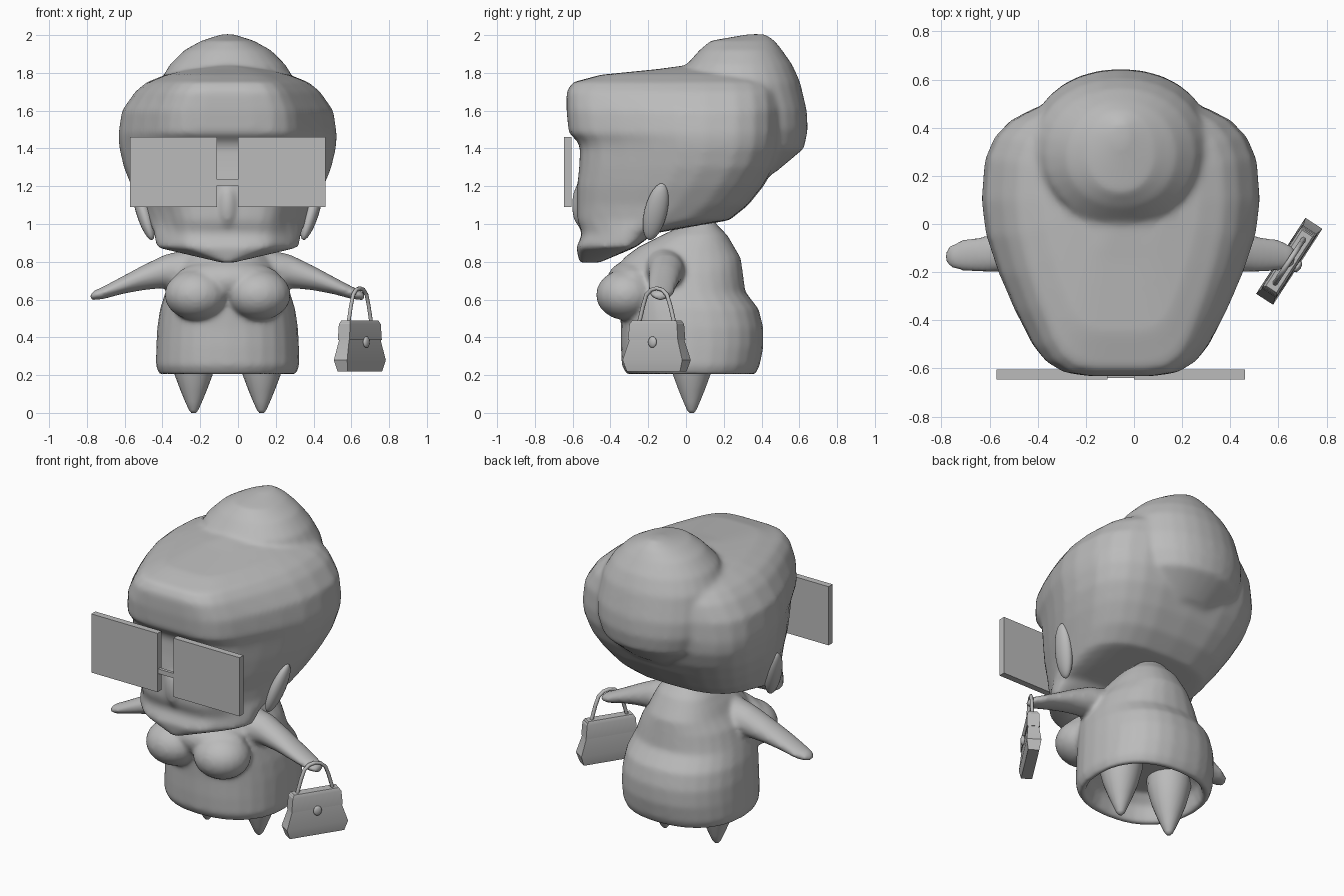
import bpy, bmesh, math
from mathutils import Matrix, Vector

if "Cube" in bpy.data.objects:
    bpy.data.objects.remove(bpy.data.objects["Cube"])

CX = -0.055  # symmetry plane of the figure
mat = bpy.data.materials.new("plain_grey")
mat.diffuse_color = (0.5, 0.5, 0.5, 1)
mat.use_nodes = True
mat.node_tree.nodes["Principled BSDF"].inputs["Base Color"].default_value = mat.diffuse_color


def finish(name, bm, angle=50):
    bmesh.ops.recalc_face_normals(bm, faces=bm.faces)
    me = bpy.data.meshes.new(name)
    bm.to_mesh(me)
    bm.free()
    me.materials.append(mat)
    ob = bpy.data.objects.new(name, me)
    bpy.context.collection.objects.link(ob)
    bpy.ops.object.select_all(action='DESELECT')
    ob.select_set(True)
    bpy.context.view_layer.objects.active = ob
    bpy.ops.object.shade_smooth_by_angle(angle=math.radians(angle))
    return ob


def loft(name, rings, angle=50):
    """Skin a list of equal-length point rings and cap both ends."""
    bm = bmesh.new()
    vs = [[bm.verts.new(p) for p in r] for r in rings]
    n = len(vs[0])
    for a, b in zip(vs, vs[1:]):
        for i in range(n):
            j = (i + 1) % n
            bm.faces.new((a[i], a[j], b[j], b[i]))
    bm.faces.new(vs[0])
    bm.faces.new(vs[-1])
    return finish(name, bm, angle)


def fuse(parts, size, steps):
    """Join parts into one skin with soft creases."""
    bpy.ops.object.select_all(action='DESELECT')
    for p in parts:
        p.select_set(True)
    ob = parts[0]
    bpy.context.view_layer.objects.active = ob
    bpy.ops.object.join()
    m = ob.modifiers.new("skin", 'REMESH')
    m.mode = 'VOXEL'
    m.voxel_size = size
    m.use_smooth_shade = True
    s = ob.modifiers.new("soften", 'SMOOTH')
    s.factor = 0.5
    s.iterations = steps


def oval(z, yf, yb, w, n=28, p=2.3):
    """Horizontal superellipse between front yf and back yb."""
    ym, h = (yf + yb) / 2, (yb - yf) / 2
    pts = []
    for i in range(n):
        a = 2 * math.pi * i / n
        c, s = math.cos(a), math.sin(a)
        pts.append((CX + w * math.copysign(abs(c) ** (2 / p), c),
                    ym + h * math.copysign(abs(s) ** (2 / p), s), z))
    return pts


# tapered plan of the head: (depth toward front, share of half width)
TAPER = [(0.2, .97), (0.42, .88), (0.625, .77), (0.83, .64), (0.92, .55), (0.98, .42), (1, .24)]


def head_ring(z, yf, yb, w, ym):
    half = [(w * math.cos(a) ** .68, ym + (yb - ym) * math.sin(a) ** .68)
            for a in [math.pi / 2 * k / 6 for k in range(5, 0, -1)]]
    half += [(w, ym)] + [(w * s, ym + (yf - ym) * t) for t, s in TAPER]
    right = [(CX + x, y, z) for x, y in half]
    left = [(CX - x, y, z) for x, y in reversed(half)]
    return [(CX, yb, z)] + right + [(CX, yf, z)] + left


def ellipsoid(name, loc, size, rot=(0, 0, 0), seg=20):
    bm = bmesh.new()
    bmesh.ops.create_uvsphere(bm, u_segments=seg, v_segments=seg // 2 + 2, radius=1)
    ob = finish(name, bm, 80)
    ob.location, ob.scale, ob.rotation_euler = loc, size, rot
    return ob


def box(name, lo, hi):
    bm = bmesh.new()
    bmesh.ops.create_cube(bm, size=1)
    lo, hi = Vector(lo), Vector(hi)
    for v in bm.verts:
        v.co = Vector([(lo[k] + hi[k]) / 2 + v.co[k] * (hi[k] - lo[k]) for k in range(3)])
    return finish(name, bm, 30)


# face and main hair: z, front, back, half width, y of the widest point
head = loft("head", [head_ring(*r) for r in [
    (.795, -.565, -.46, .03, -.50), (.875, -.58, -.27, .375, -.32),
    (.91, -.565, -.22, .385, -.30), (.95, -.55, -.17, .39, -.28),
    (1.02, -.575, .23, .42, -.15), (1.1, -.575, .33, .46, -.05),
    (1.2, -.575, .41, .51, .02), (1.3, -.565, .47, .55, .08),
    (1.4, -.56, .51, .573, .1), (1.44, -.575, .515, .577, .1),
    (1.48, -.62, .52, .578, .1), (1.6, -.632, .52, .56, .1),
    (1.7, -.632, .51, .49, .1), (1.75, -.60, .48, .43, .1),
    (1.79, -.45, .43, .33, .1), (1.82, -.15, .35, .2, .1),
    (1.84, 0, .25, .05, .1)]], 60)

# hair bun
bun = loft("hair_bun", [oval(*r, p=2.1) for r in [
    (1.27, .2, .47, .2), (1.4, .1, .625, .33), (1.5, .05, .645, .37),
    (1.6, .02, .64, .38), (1.75, -.01, .605, .36), (1.84, 0, .565, .31),
    (1.92, .07, .51, .23), (1.97, .13, .47, .14), (2.005, .33, .42, .03)]], 60)

# nose
nose = ellipsoid("nose", (CX, -.555, 1.1), (.048, .052, .12))
fuse([head, bun, nose], .016, 8)

# dress with a hollow hem
torso = [loft("body", [oval(*r) for r in [
    (.36, -.2, .25, .25), (.3, -.26, .31, .31), (.21, -.28, .33, .33),
    (.2, -.31, .365, .36), (.25, -.34, .39, .38), (.35, -.345, .41, .378),
    (.45, -.345, .41, .373), (.55, -.35, .385, .358), (.64, -.36, .315, .33),
    (.75, -.37, .30, .29), (.82, -.33, .29, .24), (.88, -.25, .255, .21),
    (.94, -.13, .22, .17), (1.0, 0, .16, .1), (1.05, .08, .14, .03)]], 60)]
# upper chest
torso.append(ellipsoid("chest", (CX, -.28, .70), (.29, .14, .11)))

for side, tag in ((-1, "left"), (1, "right")):
    # bust
    torso.append(ellipsoid("bust_" + tag, (CX + side * .165, -.315, .625), (.17, .162, .135)))
    # arm
    arm = []
    for dx, y, z, ry, rz in [(.1, -.11, .75, .13, .12), (.2, -.11, .76, .115, .11),
                             (.33, -.105, .75, .095, .09), (.45, -.115, .715, .084, .067),
                             (.56, -.125, .675, .077, .047), (.66, -.13, .635, .066, .034),
                             (.715, -.135, .62, .045, .024), (.73, -.135, .61, .015, .01)]:
        arm.append([(CX + side * dx, y + ry * math.cos(a), z + rz * math.sin(a))
                    for a in [2 * math.pi * k / 14 for k in range(14)]])
    torso.append(loft("arm_" + tag, arm, 70))
    # ear
    ellipsoid("ear_" + tag, (CX + side * .445, -.16, 1.065), (.04, .06, .16),
              (math.radians(-13), side * math.radians(17), 0))
    # pointed leg
    leg = []
    for z, r in [(0, .012), (.015, .025), (.06, .045), (.12, .07), (.2, .1), (.3, .125), (.4, .13)]:
        leg.append([(CX + side * .18 + r * math.cos(a), .03 + r * math.sin(a), z)
                    for a in [2 * math.pi * k / 18 for k in range(18)]])
    loft("leg_" + tag, leg, 70)
    # spectacle lens
    a, b = sorted((CX + side * .055, CX + side * .517))
    box("lens_" + tag, (a, -.645, 1.09), (b, -.605, 1.46))

fuse(torso, .013, 10)

# spectacle bridge
box("bridge", (CX - .06, -.64, 1.205), (CX + .06, -.62, 1.235))

# handbag, built along local x then turned
place = Matrix.Translation((.645, -.155, 0)) @ Matrix.Rotation(math.radians(57), 4, 'Z')


def bag_part(name, rows, angle=25):
    ob = loft(name, [[(-l, -t, z), (l, -t, z), (l, t, z), (-l, t, z)] for z, l, t in rows], angle)
    ob.matrix_world = place


bag_part("bag_body", [(.22, .168, .032), (.28, .188, .042), (.38, .155, .032), (.48, .145, .028)])
bag_part("bag_flap", [(.385, .157, .037), (.47, .15, .035), (.49, .138, .026)])
clasp = ellipsoid("bag_clasp", (0, 0, 0), (1, 1, 1), seg=12)
clasp.matrix_world = place @ Matrix.Translation((0, -.042, .375)) @ Matrix.Diagonal((.026, .014, .03, 1))

# bag handle
cu = bpy.data.curves.new("bag_handle", 'CURVE')
cu.dimensions = '3D'
cu.bevel_depth = .011
cu.bevel_resolution = 1
sp = cu.splines.new('POLY')
path = [(-.11, .48), (-.085, .57), (-.065, .625), (-.035, .652), (0, .66),
        (.035, .652), (.065, .625), (.085, .57), (.11, .48)]
sp.points.add(len(path) - 1)
for pt, (x, z) in zip(sp.points, path):
    pt.co = (x, 0, z, 1)
cu.materials.append(mat)
handle = bpy.data.objects.new("bag_handle", cu)
bpy.context.collection.objects.link(handle)
handle.matrix_world = place
